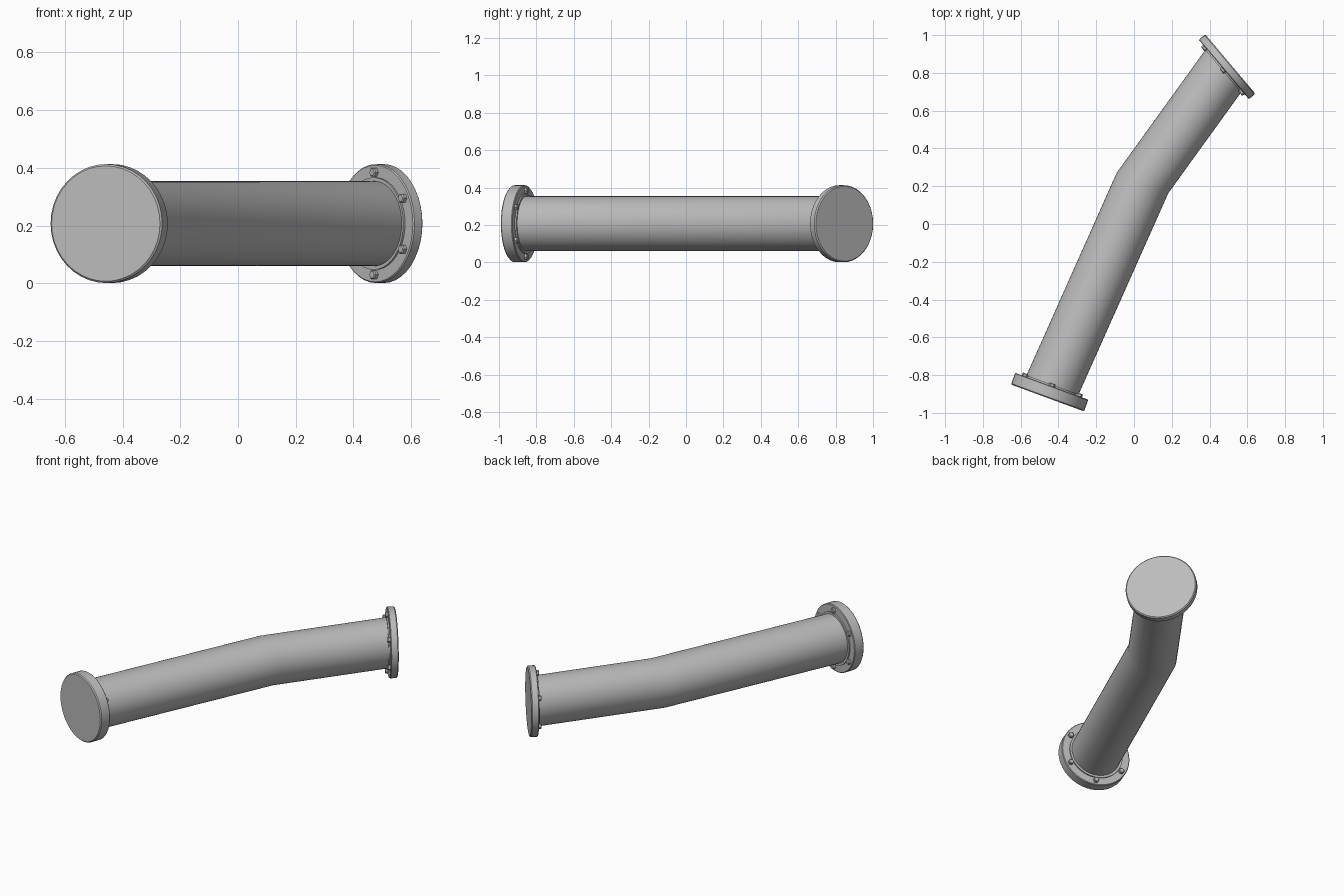
import bpy, bmesh
from math import radians, sin, cos, tau
from mathutils import Vector

if "Cube" in bpy.data.objects:
    bpy.data.objects.remove(bpy.data.objects["Cube"])

metal = bpy.data.materials.new("grey metal")
metal.use_nodes = True
metal.diffuse_color = (0.5, 0.5, 0.5, 1)
metal.node_tree.nodes["Principled BSDF"].inputs["Base Color"].default_value = (0.5, 0.5, 0.5, 1)

Z = 0.207
UP = Vector((0, 0, 1))


def ring_points(centre, normal, radius, sides):
    """Upright circle facing a horizontal normal."""
    side = UP.cross(normal).normalized()
    return [centre + radius * (side * cos(tau * i / sides) + UP * sin(tau * i / sides))
            for i in range(sides)]


def loft(name, rings, sides=40, caps=True):
    """Skin a list of (centre, normal, radius) rings."""
    bm = bmesh.new()
    loops = [[bm.verts.new(p) for p in ring_points(c, n, r, sides)] for c, n, r in rings]
    for a, b in zip(loops, loops[1:]):
        for i in range(sides):
            j = (i + 1) % sides
            bm.faces.new((a[i], a[j], b[j], b[i]))
    if caps:
        bm.faces.new(loops[0][::-1])
        bm.faces.new(loops[-1])
    bmesh.ops.recalc_face_normals(bm, faces=bm.faces)
    mesh = bpy.data.meshes.new(name)
    bm.to_mesh(mesh)
    bm.free()
    mesh.materials.append(metal)
    obj = bpy.data.objects.new(name, mesh)
    bpy.context.collection.objects.link(obj)
    bpy.ops.object.select_all(action="DESELECT")
    obj.select_set(True)
    bpy.context.view_layer.objects.active = obj
    bpy.ops.object.shade_smooth_by_angle(angle=radians(30))
    return obj


def end_flange(label, face, normal, thickness):
    """Blind disc with chamfered rim, weld collar and six hex bolts."""
    def at(depth):
        return face - normal * depth
    loft(label + "_flange", [(at(0), normal, 0.2), (at(0.006), normal, 0.206),
                             (at(thickness - 0.004), normal, 0.206),
                             (at(thickness), normal, 0.202)])
    loft(label + "_collar", [(at(thickness - 0.01), normal, 0.16),
                             (at(thickness + 0.008), normal, 0.16)])
    bolt_circle = ring_points(at(thickness), normal, 0.177, 12)
    for i, p in enumerate(bolt_circle[1::2]):
        loft(f"{label}_bolt_{i + 1}", [(p + normal * 0.01, normal, 0.017),
                                       (p - normal * 0.012, normal, 0.017),
                                       (p - normal * 0.016, normal, 0.013)], sides=6)
    return at(thickness - 0.01)


# Flanges at both ends
front_normal = Vector((-0.345, -0.939, 0)).normalized()
back_normal = Vector((0.764, 0.645, 0)).normalized()
front_end = end_flange("front", Vector((-0.458, -0.921, Z)), front_normal, 0.066)
back_end = end_flange("back", Vector((0.51, 0.847, Z)), back_normal, 0.045)

# Pipe with one bend
bend_normal = Vector((0.366, 0.931, 0)).normalized()
loft("bent_pipe", [(front_end, -front_normal, 0.147),
                   (Vector((0.045, 0.217, Z)), bend_normal, 0.147),
                   (back_end, back_normal, 0.147)], sides=48)
